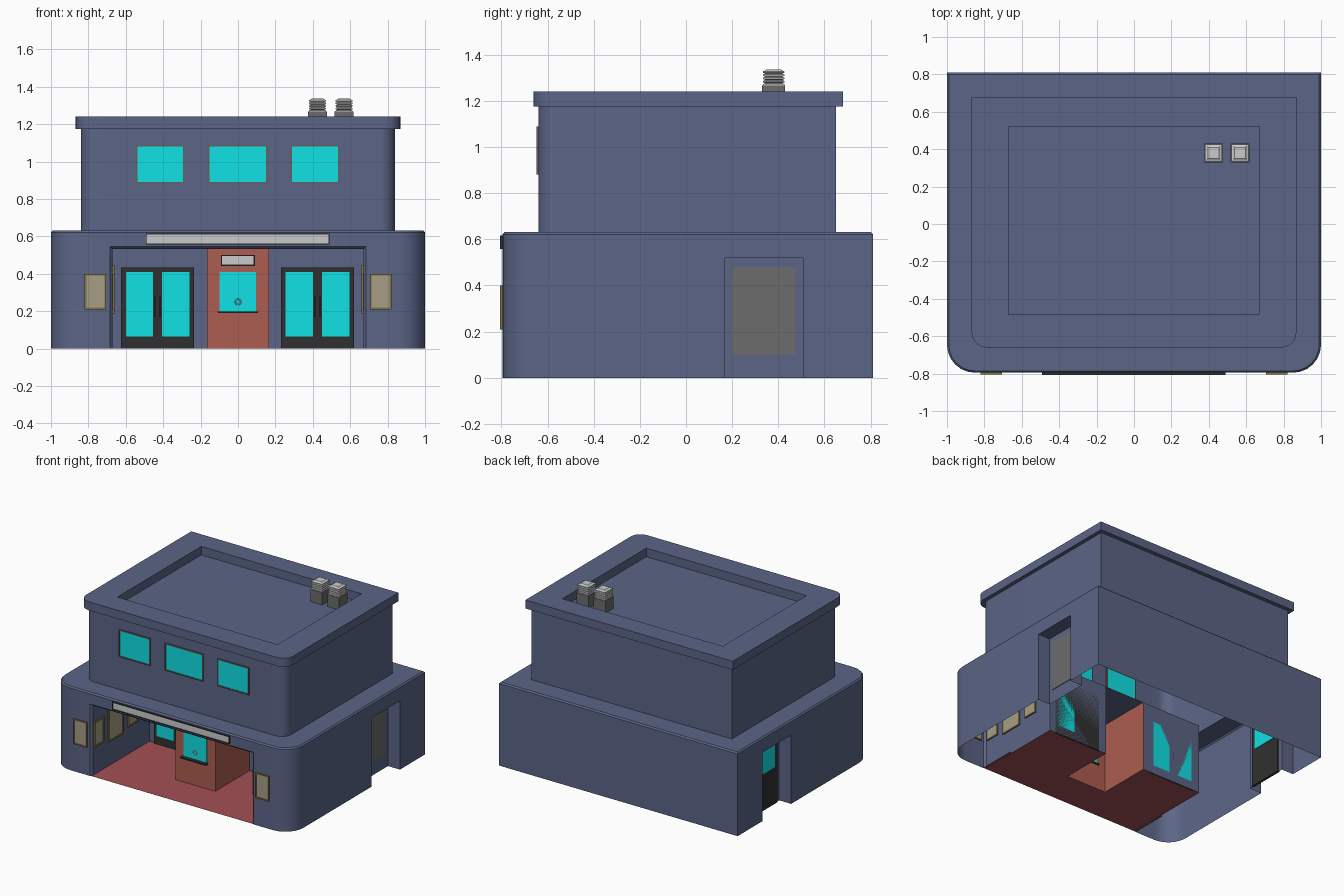
import bpy, bmesh
from math import sin, cos, pi

if "Cube" in bpy.data.objects:
    bpy.data.objects.remove(bpy.data.objects["Cube"])


def mat(name, r, g, b):
    m = bpy.data.materials.new(name)
    m.diffuse_color = (r, g, b, 1)
    m.use_nodes = True
    m.node_tree.nodes["Principled BSDF"].inputs["Base Color"].default_value = m.diffuse_color
    return m


WALL = mat("wall_blue", 0.105, 0.13, 0.24)
BRICK = mat("brick", 0.42, 0.11, 0.08)
FLOOR = mat("floor_red", 0.36, 0.08, 0.09)
GLASS = mat("glass_teal", 0.005, 0.75, 0.78)
DARK = mat("dark_metal", 0.03, 0.03, 0.03)
GREY = mat("panel_grey", 0.15, 0.15, 0.15)
LIGHT = mat("sign_grey", 0.55, 0.55, 0.55)
GOLD = mat("poster_frame_gold", 0.24, 0.18, 0.05)
PAPER = mat("poster_paper", 0.38, 0.34, 0.24)
TRIM = mat("window_trim", 0.13, 0.12, 0.11)


def finish(name, bm, material, smooth=False):
    me = bpy.data.meshes.new(name)
    bm.to_mesh(me)
    bm.free()
    ob = bpy.data.objects.new(name, me)
    bpy.context.collection.objects.link(ob)
    me.materials.append(material)
    if smooth:
        bpy.ops.object.select_all(action='DESELECT')
        ob.select_set(True)
        bpy.context.view_layer.objects.active = ob
        bpy.ops.object.shade_smooth_by_angle(angle=0.6)
    return ob


def boxes(name, material, *bs):
    """One object from boxes given as x0, x1, y0, y1, z0, z1."""
    bm = bmesh.new()
    for b in bs:
        vs = bmesh.ops.create_cube(bm, size=1)['verts']
        for v in vs:
            for i in range(3):
                v.co[i] = (b[2 * i] + b[2 * i + 1]) / 2 + v.co[i] * (b[2 * i + 1] - b[2 * i])
    return finish(name, bm, material)


def sheets(name, material, quads):
    bm = bmesh.new()
    for q in quads:
        bm.faces.new([bm.verts.new(p) for p in q])
    bmesh.ops.remove_doubles(bm, verts=bm.verts, dist=1e-4)
    return finish(name, bm, material)


def slab(axis, p, s, u0, u1, z0, z1, out, back=0.01):
    """Box lying on the plane axis = p, sticking out along sign s."""
    a, b = sorted((p + s * out, p - s * back))
    return (u0, u1, a, b, z0, z1) if axis == 'y' else (a, b, u0, u1, z0, z1)


def framed(name, axis, p, s, u0, u1, z0, z1, t, out, fmat, pmat):
    bars = [(u0, u1, z0, z0 + t), (u0, u1, z1 - t, z1),
            (u0, u0 + t, z0 + t, z1 - t), (u1 - t, u1, z0 + t, z1 - t)]
    boxes(name + "_frame", fmat, *[slab(axis, p, s, *b, out) for b in bars])
    boxes(name + "_panel", pmat,
          slab(axis, p, s, u0 + t, u1 - t, z0 + t, z1 - t, out * 0.5))


# Building shell: one loft from ground wall to sunken roof, front corners rounded
OPEN_X, OPEN_Z, SIDE_Z, SEG = 0.685, 0.545, 0.52, 6
FRONT = -0.795


def outline(x, y0, y1, r, z):
    arc = [(x - r + r * sin(a), y0 + r - r * cos(a))
           for a in (i * pi / 2 / SEG for i in range(SEG + 1))]
    o = min(OPEN_X, x - r)
    right = [(o, y0)] + arc + [(x, 0.17), (x, 0.51), (x, y1)]
    return [(-o, y0, z)] + [(a, b, z) for a, b in right] + \
           [(-a, b, z) for a, b in reversed(right[1:])]


levels = [outline(1.0, FRONT, 0.81, 0.15, 0),
          outline(1.0, FRONT, 0.81, 0.15, 0.622),
          outline(0.99, FRONT + 0.01, 0.80, 0.14, 0.632),
          outline(0.84, -0.64, 0.65, 0.08, 0.632),
          outline(0.84, -0.64, 0.65, 0.08, 1.175),
          outline(0.868, -0.66, 0.68, 0.08, 1.175),
          outline(0.868, -0.66, 0.68, 0.08, 1.24),
          outline(0.672, -0.485, 0.52, 0.0005, 1.24),
          outline(0.672, -0.485, 0.52, 0.0005, 1.175)]
openings = {0: OPEN_Z, SEG + 3: SIDE_Z, SEG + 7 - 1 + 1: SIDE_Z}
bm = bmesh.new()
rings = [[bm.verts.new(p) for p in lv] for lv in levels]
n = len(rings[0])
for k in range(len(rings) - 1):
    a, b = rings[k], rings[k + 1]
    for i in range(n):
        j = (i + 1) % n
        lo = [a[i], a[j]]
        if k == 0 and i in openings:      # leave the doorway open below its lintel
            lo = [bm.verts.new((*v.co.xy, openings[i])) for v in lo]
        bm.faces.new([lo[0], lo[1], b[j], b[i]])
bm.faces.new(rings[-1])
bmesh.ops.remove_doubles(bm, verts=bm.verts, dist=0.002)
finish("building_shell", bm, WALL, True)

# Entrance lobby: chamfered opening, side walls, ceiling and back wall
BACK, BX, BY, LX, LZ = -0.10, 0.167, -0.51, 0.67, 0.532
us = [[(-x, y, 0), (-x, y, z), (x, y, z), (x, y, 0)] for x, z, y in
      ((OPEN_X, OPEN_Z, FRONT), (LX, LZ, FRONT + 0.015), (LX, LZ, BACK))]
quads = [(a[i], b[i], b[i + 1], a[i + 1]) for a, b in zip(us, us[1:]) for i in range(3)]
for x0, x1 in ((-LX, -BX), (BX, LX)):
    quads.append([(x0, BACK, 0), (x1, BACK, 0), (x1, BACK, LZ), (x0, BACK, LZ)])
sheets("lobby_walls", WALL, quads)
sheets("lobby_floor", FLOOR, [
    [(x0, y0, 0.002), (x1, y0, 0.002), (x1, y1, 0.002), (x0, y1, 0.002)]
    for x0, x1, y0, y1 in ((-OPEN_X, OPEN_X, FRONT, BY), (-LX, -BX, BY, BACK), (BX, LX, BY, BACK))])

# Ticket booth, open to the inside
plan = [(-BX, BACK), (-BX, BY), (BX, BY), (BX, BACK)]
sheets("ticket_booth", BRICK, [[(*p, 0), (*q, 0), (*q, LZ), (*p, LZ)]
                               for p, q in zip(plan, plan[1:])])
boxes("booth_window", GLASS, slab('y', BY, -1, -0.098, 0.096, 0.20, 0.41, 0.004))
boxes("booth_sill", DARK, slab('y', BY, -1, -0.108, 0.106, 0.19, 0.20, 0.03))
framed("booth_sign", 'y', BY, -1, -0.092, 0.09, 0.443, 0.502, 0.006, 0.012, DARK, LIGHT)
bpy.ops.mesh.primitive_torus_add(major_segments=16, minor_segments=6, major_radius=0.015,
                                 minor_radius=0.003, location=(0, BY - 0.005, 0.25),
                                 rotation=(pi / 2, 0, 0))
bpy.context.object.name = "booth_speaking_ring"

# Double doors at the back of the lobby
for side, c in (("left", -0.43), ("right", 0.425)):
    boxes(side + "_doors", DARK, slab('y', BACK, -1, c - 0.195, c + 0.195, 0, 0.435, 0.012, 0))
    boxes(side + "_door_glass", GLASS,
          *[slab('y', BACK, -1, c + m - 0.0725, c + m + 0.0725, 0.065, 0.41, 0.016, 0)
            for m in (-0.0975, 0.0975)])
    boxes(side + "_door_handles", DARK,
          *[slab('y', BACK, -1, c + m - 0.004, c + m + 0.004, 0.17, 0.28, 0.03, 0)
            for m in (-0.014, 0.014)])

# Side recesses with a plain panel on the right and a door on the left
for side, s in (("right", 1), ("left", -1)):
    o, i, y0, y1, h = s * 1.0, s * 0.9, 0.17, 0.51, SIDE_Z
    sheets(side + "_recess", WALL, [
        [(o, y0, 0), (i, y0, 0), (i, y0, h), (o, y0, h)],
        [(i, y0, 0), (i, y1, 0), (i, y1, h), (i, y0, h)],
        [(i, y1, 0), (o, y1, 0), (o, y1, h), (i, y1, h)],
        [(o, y0, h), (i, y0, h), (i, y1, h), (o, y1, h)]])
boxes("right_side_panel", GREY, slab('x', 0.9, 1, 0.20, 0.475, 0.10, 0.48, 0.005, 0))
boxes("left_side_door", DARK, slab('x', -0.9, -1, 0.20, 0.475, 0, 0.48, 0.008))
boxes("left_side_door_glass", GLASS, slab('x', -0.9, -1, 0.235, 0.44, 0.28, 0.45, 0.011, 0.013))

# Long sign over the entrance
framed("entrance_sign", 'y', FRONT, -1, -0.493, 0.488, 0.558, 0.616, 0.005, 0.011, DARK, LIGHT)

# Upper windows
for name, x0, x1 in (("left", -0.547, -0.285), ("middle", -0.162, 0.16), ("right", 0.28, 0.543)):
    framed(name + "_upper_window", 'y', -0.64, -1, x0, x1, 0.882, 1.09, 0.009, 0.008, TRIM, GLASS)

# Posters on the front wall and along both lobby side walls
for side, s in (("left", -1), ("right", 1)):
    a, b = sorted((s * 0.705, s * 0.82))
    framed(side + "_front_poster", 'y', FRONT, -1, a, b, 0.21, 0.40, 0.009, 0.01, GOLD, PAPER)
    for k, (y0, y1, z0, z1) in enumerate(((-0.77, -0.655, 0.21, 0.40), (-0.60, -0.42, 0.185, 0.445),
                                          (-0.365, -0.25, 0.21, 0.40))):
        framed(f"{side}_lobby_poster_{k + 1}", 'x', s * LX, -s, y0, y1, z0, z1,
               0.011, 0.01, GOLD, PAPER)

# Roof vents: square base with stacked fins
fins = [(0.045, 1.265)]
for k in range(5):
    z = 1.267 + k * 0.0138
    fins += [(0.046, z), (0.046, z + 0.006), (0.036, z + 0.010)]
fins += [(0.030, 1.337)]
for k, cx in enumerate((0.425, 0.567)):
    boxes(f"vent_base_{k + 1}", GREY, (cx - 0.05, cx + 0.05, 0.33, 0.43, 1.175, 1.267))
    bm = bmesh.new()
    rs = [[bm.verts.new((cx + h * i, 0.38 + h * j, z))
           for i, j in ((-1, -1), (1, -1), (1, 1), (-1, 1))] for h, z in fins]
    for a, b in zip(rs, rs[1:]):
        for i in range(4):
            bm.faces.new([a[i], a[(i + 1) % 4], b[(i + 1) % 4], b[i]])
    bm.faces.new(rs[-1])
    finish(f"vent_fins_{k + 1}", bm, LIGHT)
